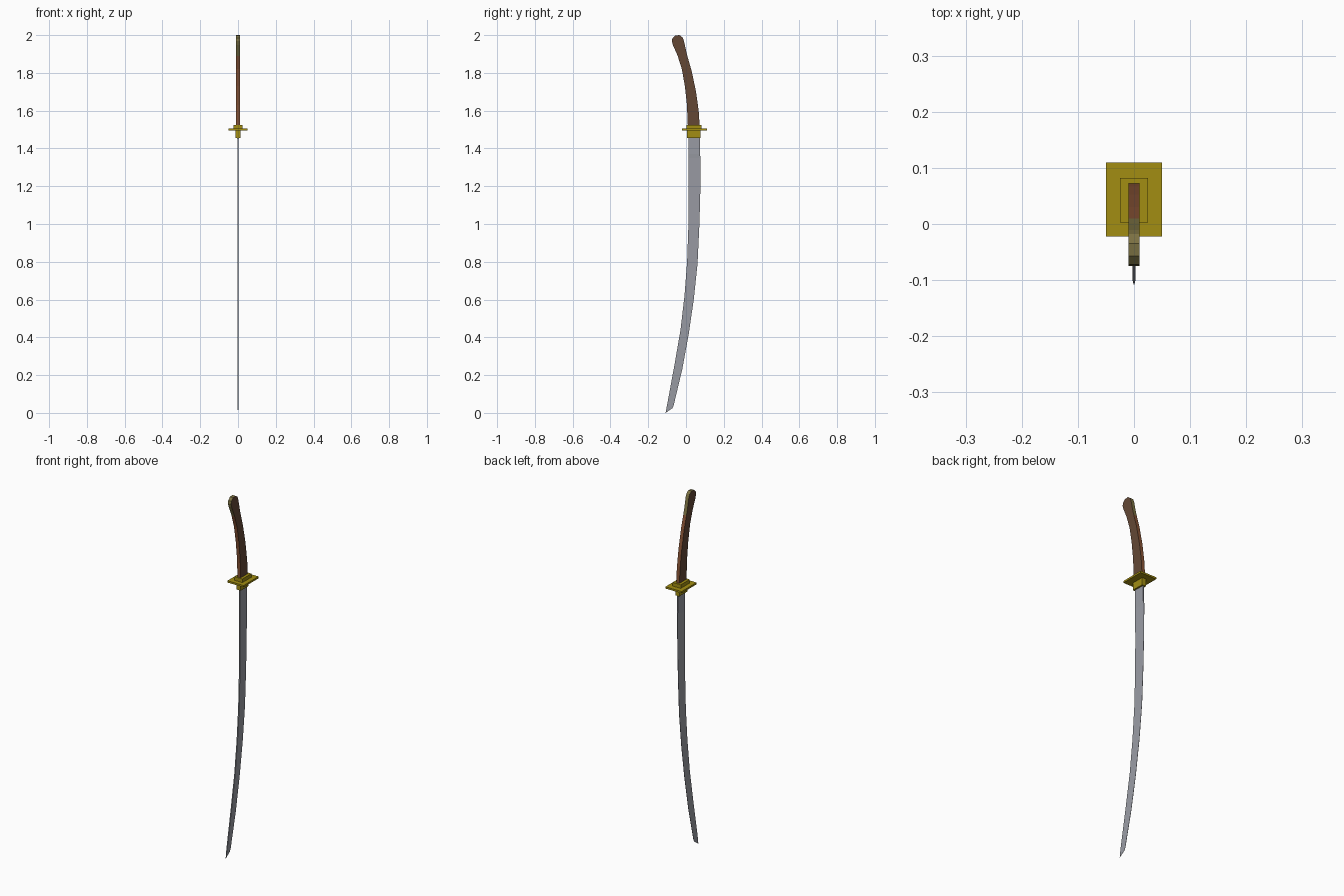
import bpy, bmesh

if "Cube" in bpy.data.objects:
    bpy.data.objects.remove(bpy.data.objects["Cube"])


def material(name, r, g, b):
    m = bpy.data.materials.new(name)
    m.diffuse_color = (r, g, b, 1)
    m.use_nodes = True
    m.node_tree.nodes["Principled BSDF"].inputs["Base Color"].default_value = m.diffuse_color
    return m


STEEL = material("steel", 0.32, 0.33, 0.37)
GOLD = material("dull gold", 0.36, 0.27, 0.006)
WOOD = material("dark brown", 0.125, 0.064, 0.036)
BAND = material("red brown", 0.24, 0.085, 0.035)
CAP = material("olive", 0.20, 0.165, 0.055)


def finish(name, bm, mats):
    bmesh.ops.recalc_face_normals(bm, faces=bm.faces)
    me = bpy.data.meshes.new(name)
    bm.to_mesh(me)
    bm.free()
    for m in mats:
        me.materials.append(m)
    ob = bpy.data.objects.new(name, me)
    bpy.context.collection.objects.link(ob)
    return ob


def box(name, half_x, y0, y1, z0, z1):
    bm = bmesh.new()
    bmesh.ops.create_cube(bm, size=1)
    for v in bm.verts:
        v.co = (v.co.x * 2 * half_x,
                (y0 + y1) / 2 + v.co.y * (y1 - y0),
                (z0 + z1) / 2 + v.co.z * (z1 - z0))
    return finish(name, bm, [GOLD])


# Blade: wedge sections, thick spine towards -y, cutting edge towards +y
# (spine y, spine z, edge y, edge z)
stations = [
    (0.013, 1.47, 0.073, 1.47), (0.013, 1.37, 0.073, 1.37),
    (0.013, 1.35, 0.078, 1.35), (0.014, 1.18, 0.076, 1.18),
    (0.013, 1.00, 0.071, 1.00), (0.006, 0.80, 0.061, 0.79),
    (-0.008, 0.62, 0.041, 0.60), (-0.029, 0.44, 0.014, 0.415),
    (-0.060, 0.26, -0.020, 0.23), (-0.094, 0.075, -0.066, 0.037),
    (-0.100, 0.043, -0.073, 0.024), (-0.108, 0.0, -0.105, 0.002),
]
bm = bmesh.new()
rings = []
for i, (sy, sz, ey, ez) in enumerate(stations):
    t = 0.004 - 0.0015 * i / 10 if i < len(stations) - 1 else 0.0006
    e = 0.003 if i < 2 else 0.0006
    rings.append([bm.verts.new(p) for p in (
        (-t, sy, sz), (t, sy, sz), (e, ey, ez), (-e, ey, ez))])
for a, b in zip(rings, rings[1:]):
    for k in range(4):
        n = (k + 1) % 4
        bm.faces.new((a[k], a[n], b[n], b[k]))
bm.faces.new(rings[0])
bm.faces.new(rings[-1])
finish("blade", bm, [STEEL])

# Guard plate with its collars
box("guard", 0.05, -0.022, 0.11, 1.495, 1.505)
box("upper_collar", 0.025, 0.003, 0.082, 1.505, 1.525)
box("lower_collar", 0.0125, 0.006, 0.077, 1.455, 1.495)

# Handle: curved outline extruded sideways, with a coloured rim and end cap
outline = [
    (0.010, 1.51), (0.005, 1.63), (-0.006, 1.73), (-0.022, 1.82),
    (-0.044, 1.89), (-0.069, 1.947), (-0.075, 1.968), (-0.072, 1.984),
    (-0.057, 1.998), (-0.035, 2.0), (-0.018, 1.988), (-0.011, 1.97),
    (0.002, 1.91), (0.010, 1.88), (0.030, 1.81), (0.053, 1.70),
    (0.067, 1.60), (0.073, 1.51),
]
bm = bmesh.new()
left = [bm.verts.new((-0.0098, y, z)) for y, z in outline]
right = [bm.verts.new((0.0098, y, z)) for y, z in outline]
bm.faces.new(left)
bm.faces.new(right)
for k in range(len(outline)):
    n = (k + 1) % len(outline)
    f = bm.faces.new((left[k], left[n], right[n], right[k]))
    f.material_index = 2 if f.calc_center_median().z > 1.89 else 1
finish("handle", bm, [WOOD, BAND, CAP])
